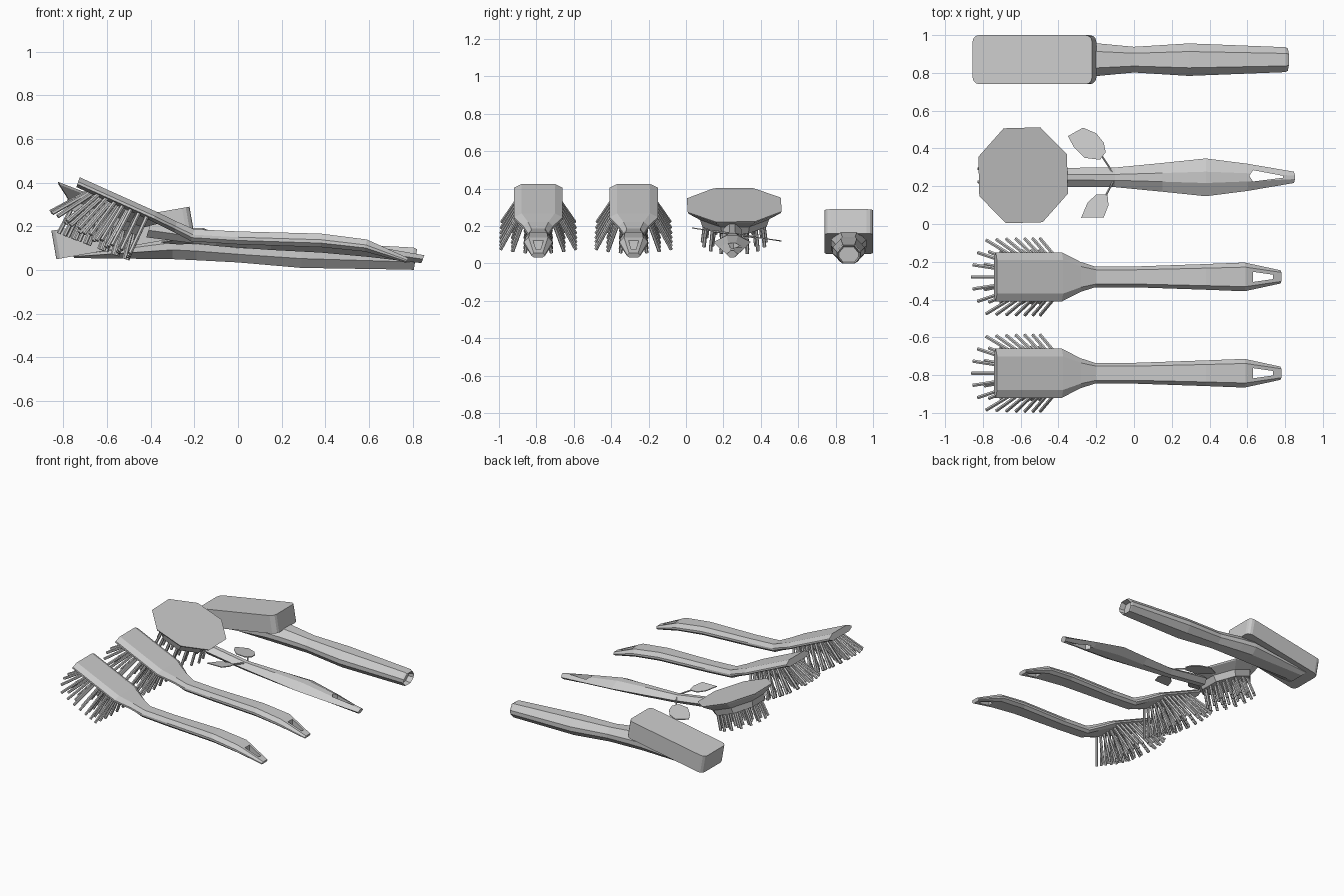
import bpy, bmesh, math
from mathutils import Vector, Matrix

if "Cube" in bpy.data.objects:
    bpy.data.objects.remove(bpy.data.objects["Cube"])


def finish(bm, name):
    bmesh.ops.recalc_face_normals(bm, faces=bm.faces)
    me = bpy.data.meshes.new(name)
    bm.to_mesh(me)
    bm.free()
    ob = bpy.data.objects.new(name, me)
    bpy.context.collection.objects.link(ob)
    return ob


def skin(bm, rings):
    """Join rings of points into a capped tube; returns the last cap."""
    rows = [[bm.verts.new(p) for p in r] for r in rings]
    n = len(rows[0])
    for a, b in zip(rows, rows[1:]):
        for i in range(n):
            j = (i + 1) % n
            bm.faces.new((a[i], a[j], b[j], b[i]))
    bm.faces.new(rows[0][::-1])
    return bm.faces.new(rows[-1])


def loft(name, stations, half, yc, hollow=False):
    """Stations: x,z of top, x,z of bottom, half width. half: (y, t) from top to bottom."""
    section = half + [(-y, t) for y, t in reversed(half)]
    bm = bmesh.new()
    cap = skin(bm, [[(xb + (xt - xb) * t, yc + y * w, zb + (zt - zb) * t)
                     for y, t in section] for xt, zt, xb, zb, w in stations])
    if hollow:
        bmesh.ops.recalc_face_normals(bm, faces=bm.faces)
        bmesh.ops.inset_region(bm, faces=[cap], thickness=0.008)
        bmesh.ops.translate(bm, verts=cap.verts, vec=(-0.04, 0, 0))
    return finish(bm, name)


def cut(ob, outline):
    """Cut a vertical hole of the given xy outline."""
    bm = bmesh.new()
    skin(bm, [[(x, y, z) for x, y in outline] for z in (-0.3, 0.6)])
    cutter = finish(bm, "hole_cutter")
    cutter.hide_render = True
    mod = ob.modifiers.new("hole", 'BOOLEAN')
    mod.operation = 'DIFFERENCE'
    mod.solver = 'EXACT'
    mod.object = cutter
    bpy.context.view_layer.update()
    dg = bpy.context.evaluated_depsgraph_get()
    me = bpy.data.meshes.new_from_object(ob.evaluated_get(dg))
    ob.modifiers.clear()
    ob.data = me
    bpy.data.objects.remove(cutter)


def rod(bm, p, q, r=0.01, sides=6):
    d = q - p
    mat = Matrix.Translation((p + q) / 2) @ d.to_track_quat('Z', 'Y').to_matrix().to_4x4()
    bmesh.ops.create_cone(bm, cap_ends=True, segments=sides, radius1=r, radius2=r,
                          depth=d.length, matrix=mat)


ROUND = [(0.5, 1), (1, 0.62), (1, 0.35), (0.55, 0)]
HEAD = [(0.68, 1), (1, 0.55), (1, 0.3), (0.7, 0)]


# Two long dish brushes with fanned bristles
def dish_brush(tag, yc):
    body = loft("dish_brush_body_" + tag, [
        (-0.725, 0.425, -0.74, 0.38, 0.13), (-0.375, 0.268, -0.39, 0.222, 0.13),
        (-0.28, 0.222, -0.29, 0.172, 0.08),
        (-0.2, 0.187, -0.215, 0.132, 0.055), (0, 0.177, 0, 0.118, 0.055),
        (0.38, 0.167, 0.38, 0.105, 0.068), (0.59, 0.14, 0.58, 0.085, 0.076),
        (0.78, 0.055, 0.77, 0.033, 0.035)], HEAD, yc)
    cut(body, [(0.63, yc - 0.027), (0.735, yc - 0.012), (0.735, yc + 0.012), (0.63, yc + 0.027)])
    U, N, Y = Vector((-0.91, 0, 0.42)), Vector((-0.42, 0, -0.91)), Vector((0, 1, 0))
    bm = bmesh.new()
    for i in range(7):
        for j in range(7):
            f, v = i / 6, (j - 3) / 3
            u = f * (0.28 - 0.04 * v * v)
            base = Vector((-0.415, yc + 0.105 * v, 0.25)) + U * u
            d = N + U * (0.75 * f ** 2 * (1 - 0.4 * v * v)) + Y * (0.5 * v)
            rod(bm, base, base + d.normalized() * 0.215)
    finish(bm, "dish_brush_bristles_" + tag)


dish_brush("front", -0.79)
dish_brush("second", -0.28)

# Round brush: tilted eight-sided head
tilt = Matrix.Translation((-0.587, 0.258, 0.313)) @ Matrix.Rotation(math.radians(21), 4, 'Y')


def disc(r, z, n=8, a0=24):
    return [tilt @ Vector((r * math.cos(math.radians(a0) + i * math.tau / n),
                           r * math.sin(math.radians(a0) + i * math.tau / n), z)) for i in range(n)]


bm = bmesh.new()
skin(bm, [disc(0.272, 0), disc(0.266, -0.01), disc(0.2, -0.055), disc(0.185, -0.1)])
finish(bm, "round_brush_head")
bm = bmesh.new()
for r, n in ((0.155, 15), (0.11, 10), (0.06, 6)):
    for p, q in zip(disc(r, -0.09, n, 0), disc(r * 1.1, -0.22, n, 0)):
        rod(bm, p, q)
finish(bm, "round_brush_bristles")

# Round brush handle with hanging hole
yb = 0.247
handle = loft("round_brush_handle", [
    (-0.4, 0.215, -0.42, 0.15, 0.05), (-0.1, 0.168, -0.1, 0.11, 0.052),
    (0.15, 0.16, 0.15, 0.092, 0.076), (0.38, 0.15, 0.38, 0.08, 0.1),
    (0.6, 0.112, 0.6, 0.06, 0.072), (0.853, 0.068, 0.84, 0.032, 0.03)],
    [(0.3, 1), (1, 0.5), (0.4, 0)], yb)
cut(handle, [(0.61, 0.255), (0.63, 0.225), (0.79, 0.245), (0.79, 0.255), (0.63, 0.285)])

# Pair of leaves on thin stems, lying in one slanted plane
bm = bmesh.new()


def leaf_z(y):
    return 0.158 - 0.146 * (y - 0.25)


for outline, a, b in (
        ([(-0.35, 0.465), (-0.27, 0.51), (-0.2, 0.48), (-0.16, 0.43), (-0.15, 0.38),
          (-0.18, 0.34), (-0.26, 0.35), (-0.32, 0.41)], (-0.17, 0.36), (-0.11, 0.27)),
        ([(-0.28, 0.033), (-0.245, 0.115), (-0.2, 0.155), (-0.14, 0.155), (-0.135, 0.1),
          (-0.16, 0.035)], (-0.15, 0.15), (-0.11, 0.225))):
    skin(bm, [[(x, y, leaf_z(y) + h) for x, y in outline] for h in (-0.003, 0.003)])
    rod(bm, Vector((*a, leaf_z(a[1]))), Vector((*b, leaf_z(b[1]))), 0.006)
finish(bm, "leaves")

# Sponge brush: two-layer rounded block on a thick handle
yc = 0.87
for name, z in (("sponge_lower_layer", -0.033), ("sponge_upper_layer", 0.033)):
    bm = bmesh.new()
    bmesh.ops.create_cube(bm, size=1)
    bmesh.ops.scale(bm, vec=(0.642, 0.26, 0.066), verts=bm.verts)
    upright = [e for e in bm.edges if abs(e.verts[0].co.z - e.verts[1].co.z) > 0.01]
    bmesh.ops.bevel(bm, geom=upright, offset=0.035, segments=3, profile=0.5, affect='EDGES')
    bmesh.ops.translate(bm, verts=bm.verts, vec=(0, 0, z))
    bm.transform(Matrix.Translation((-0.527, yc, 0.17)) @ Matrix.Rotation(math.radians(-9.9), 4, 'Y'))
    finish(bm, name)

loft("sponge_handle", [
    (-0.76, 0.075, -0.75, 0.055, 0.09), (-0.3, 0.172, -0.3, 0.05, 0.095),
    (-0.19, 0.165, -0.19, 0.045, 0.086), (0, 0.142, 0, 0.035, 0.068),
    (0.29, 0.132, 0.29, 0.01, 0.086), (0.805, 0.103, 0.79, 0.002, 0.066),
    (0.82, 0.095, 0.805, 0.0, 0.06)], ROUND, yc, hollow=True)
